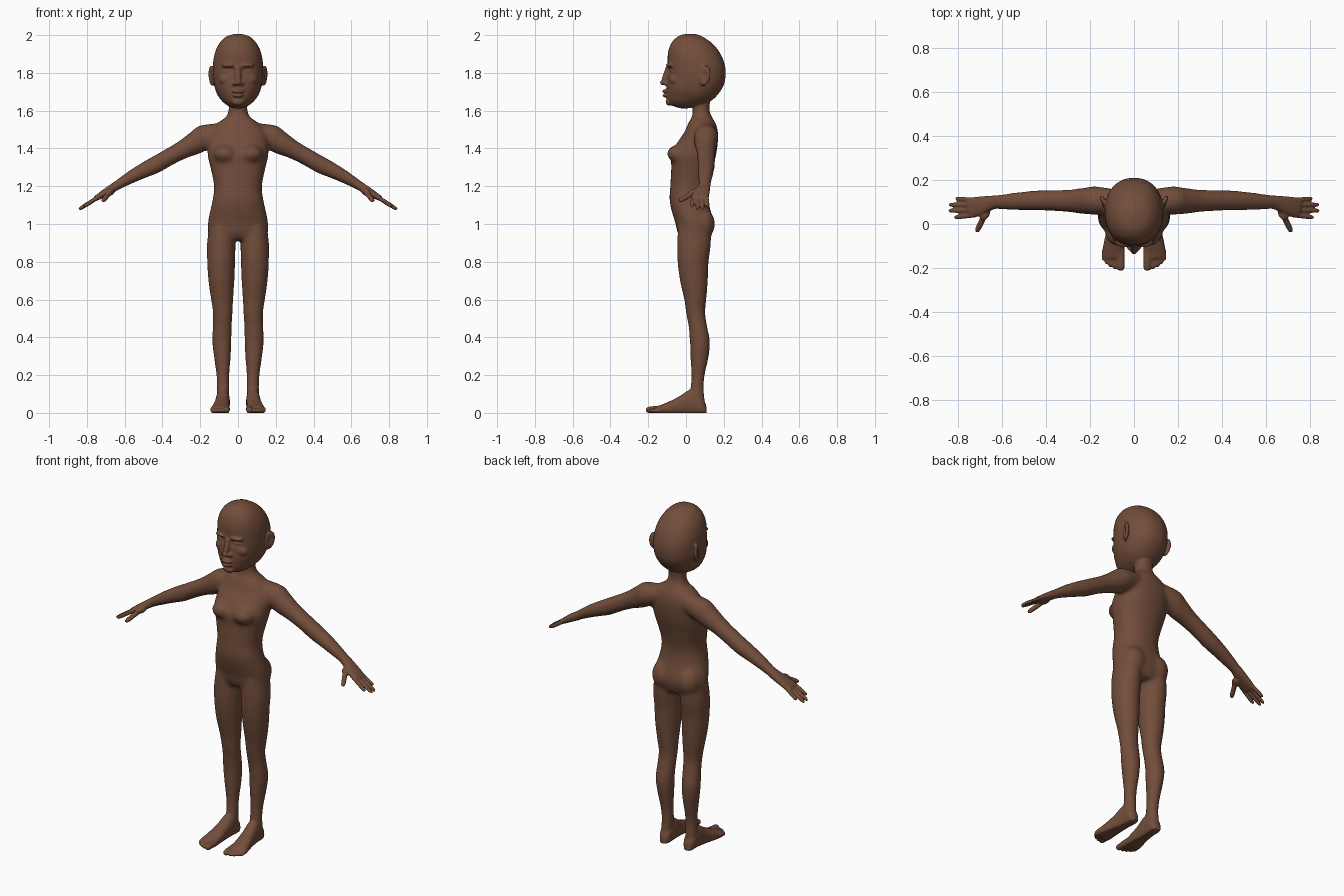
import bpy, bmesh, math
from mathutils import Vector, Matrix, Euler

X, Y = Vector((1, 0, 0)), Vector((0, 1, 0))


def spline(rows, sub=6):
    """Catmull-Rom interpolation of equal-length rows."""
    out = []
    for i in range(len(rows) - 1):
        a, b, c, d = (rows[max(0, min(len(rows) - 1, i + k))] for k in (-1, 0, 1, 2))
        for s in range(sub):
            t = s / sub
            out.append([0.5 * (2 * q + (r - p) * t + (2 * p - 5 * q + 4 * r - w) * t * t
                               + (3 * q - p - 3 * r + w) * t ** 3)
                        for p, q, r, w in zip(a, b, c, d)])
    return out + [list(rows[-1])]


def loft(bm, rows, side, s=1, power=2.0, n=32):
    """Closed tube through rows of (x, y, z, half width, half height)."""
    d = (Vector(rows[-1][:3]) - Vector(rows[0][:3])).normalized()
    w = (side - d * side.dot(d)).normalized()
    h = d.cross(w)
    rings = []
    for x, y, z, rw, rh in spline(rows):
        ring = []
        for k in range(n):
            a = 2 * math.pi * k / n
            c, e = (math.copysign(abs(f) ** (2 / power), f) for f in (math.cos(a), math.sin(a)))
            p = Vector((x, y, z)) + w * max(rw, .002) * c + h * max(rh, .002) * e
            ring.append(bm.verts.new((p.x * s, p.y, p.z)))
        rings.append(ring)
    faces = [bm.faces.new(rings[0]), bm.faces.new(rings[-1])]
    for a, b in zip(rings, rings[1:]):
        for k in range(n):
            faces.append(bm.faces.new((a[k], a[(k + 1) % n], b[(k + 1) % n], b[k])))
    bmesh.ops.recalc_face_normals(bm, faces=faces)


def column(bm, rows, s=1, power=2.0):
    """Upright loft from rows of (z, centre x, half width, front y, back y)."""
    loft(bm, [(cx, (f + b) / 2, z, rx, (b - f) / 2) for z, cx, rx, f, b in rows], X, s, power, 40)


def digit(bm, a, b, r, side, s):
    """Finger or toe with a rounded tip."""
    a, b = Vector(a), Vector(b)
    loft(bm, [(*a.lerp(b, t), r * k, r * k) for t, k in
              ((0, 1), (.5, 1), (.8, .95), (.94, .75), (1, .25))], side, s, n=16)


def ball(bm, c, r, s=1, rot=(0, 0, 0)):
    m = (Matrix.Translation((c[0] * s, c[1], c[2]))
         @ Euler((rot[0], rot[1] * s, rot[2] * s)).to_matrix().to_4x4() @ Matrix.Diagonal((*r, 1)))
    bmesh.ops.create_uvsphere(bm, u_segments=32, v_segments=20, radius=1, matrix=m)


def fuse(bm, voxel, iterations):
    """Melt overlapping parts into one smooth skin."""
    me = bpy.data.meshes.new("fuse")
    bm.to_mesh(me)
    ob = bpy.data.objects.new("fuse", me)
    bpy.context.collection.objects.link(ob)
    rm = ob.modifiers.new("remesh", 'REMESH')
    rm.mode, rm.voxel_size = 'VOXEL', voxel
    sm = ob.modifiers.new("smooth", 'SMOOTH')
    sm.factor, sm.iterations = .5, iterations
    dg = bpy.context.evaluated_depsgraph_get()
    out = bpy.data.meshes.new_from_object(ob.evaluated_get(dg))
    bpy.data.objects.remove(ob)
    bm.clear()
    bm.from_mesh(out)


bm = bmesh.new()

# torso and neck
column(bm, [(1.72, 0, .05, .03, .135), (1.65, 0, .05, .032, .128), (1.60, 0, .051, .035, .125),
            (1.565, 0, .065, .03, .14), (1.53, 0, .115, .012, .16), (1.48, 0, .15, -.01, .17),
            (1.42, 0, .16, -.05, .167), (1.36, 0, .16, -.08, .157), (1.30, 0, .146, -.078, .14),
            (1.20, 0, .127, -.083, .118), (1.12, 0, .136, -.087, .12), (1.05, 0, .152, -.072, .138),
            (1.0, 0, .16, -.056, .146), (.95, 0, .156, -.045, .135), (.915, 0, .13, -.025, .115)],
       power=2.2)
for s in (-1, 1):
    # chest and seat
    ball(bm, (.068, -.033, 1.372), (.064, .068, .05), s)
    ball(bm, (.078, .085, 1.0), (.072, .068, .085), s)
    # legs
    column(bm, [(1.03, .085, .06, -.04, .13), (.9, .089, .075, -.047, .132), (.8, .089, .074, -.045, .12),
                (.7, .088, .069, -.032, .116), (.6, .084, .059, -.01, .108), (.53, .081, .052, 0, .102),
                (.46, .083, .051, .013, .112), (.38, .086, .051, .02, .127), (.3, .083, .045, .022, .121),
                (.2, .08, .035, .028, .1), (.13, .078, .033, .022, .095), (.07, .08, .034, .01, .1),
                (.03, .08, .033, .01, .1)], s)
    # arms
    loft(bm, [(.07, .105, 1.49, .05, .05), (.17, .107, 1.463, .064, .066), (.225, .105, 1.43, .06, .062),
              (.29, .105, 1.395, .052, .05), (.36, .107, 1.357, .048, .046), (.44, .107, 1.312, .046, .046),
              (.5, .105, 1.283, .043, .041), (.56, .102, 1.252, .039, .035), (.62, .1, 1.217, .033, .028),
              (.67, .095, 1.187, .031, .024)], Y, s)
fuse(bm, .01, 10)

for s in (-1, 1):
    # palms, fingers and thumbs
    loft(bm, [(.63, .1, 1.211, .03, .024), (.66, .094, 1.192, .034, .023), (.69, .085, 1.174, .041, .021),
              (.73, .076, 1.149, .046, .017), (.752, .074, 1.136, .044, .013),
              (.757, .074, 1.132, .034, .006)], Y, s, 2.4)
    for y0, y1, x, z in ((.108, .116, .812, 1.093), (.086, .088, .843, 1.076),
                         (.063, .06, .844, 1.077), (.04, .03, .818, 1.092)):
        digit(bm, (.725, y0, 1.152), (x, y1, z), .0108, Y, s)
    digit(bm, (.668, .065, 1.18), (.717, -.037, 1.12), .0135, X, s)
    ball(bm, (.678, .05, 1.168), (.024, .034, .018), s, (0, .5, .4))
    # feet and toes
    loft(bm, [(x, y, t / 2 - .006, r, t / 2 + .006) for y, x, r, t in
              ((.108, .078, .015, .04), (.095, .078, .028, .07), (.07, .079, .035, .1), (.03, .08, .037, .125),
               (-.03, .085, .04, .09), (-.08, .09, .046, .064), (-.13, .094, .05, .043),
               (-.155, .093, .046, .034), (-.165, .092, .04, .02))], X, s, 2.3)
    for x, y, r in ((.06, -.213, .018), (.086, -.207, .0115), (.106, -.197, .0115),
                    (.123, -.183, .011), (.137, -.166, .0105)):
        digit(bm, (x, -.12, .022), (x, y, r * .8), r, X, s)

# head
column(bm, [(2.004, 0, .006, .05, .065), (1.996, 0, .038, .015, .1), (1.975, 0, .078, -.035, .147),
            (1.93, 0, .112, -.078, .19), (1.87, 0, .13, -.1, .213), (1.80, 0, .133, -.103, .212),
            (1.75, 0, .129, -.104, .193), (1.70, 0, .115, -.108, .155), (1.665, 0, .093, -.106, .11),
            (1.64, 0, .068, -.1, .05), (1.623, 0, .04, -.085, .005), (1.617, 0, .015, -.06, -.03)],
       power=2.2)
# nose, lips and chin
digit(bm, (0, -.092, 1.83), (0, -.121, 1.742), .016, X, 1)
ball(bm, (0, -.118, 1.748), (.018, .02, .014))
ball(bm, (0, -.109, 1.703), (.032, .017, .01))
ball(bm, (0, -.108, 1.681), (.027, .017, .011))
ball(bm, (0, -.086, 1.648), (.034, .022, .022))
for s in (-1, 1):
    ball(bm, (.019, -.107, 1.743), (.013, .014, .011), s)
    ball(bm, (.052, -.088, 1.84), (.036, .018, .011), s, (0, 0, .2))      # brows
    ball(bm, (.07, -.062, 1.765), (.035, .025, .03), s, (0, 0, .5))       # cheeks
    ball(bm, (.139, .098, 1.785), (.013, .033, .054), s, (-.2, 0, -.4))   # ears
fuse(bm, .005, 3)


def bell(v, c, r):
    return math.exp(-((v - c) / r) ** 2)


# eye sockets, lids, mouth line, ear hollows and flat soles
for v in bm.verts:
    x, y, z = v.co
    ax = abs(x)
    if y < -.03 and 1.6 < z < 1.9:
        v.co.y += .016 * bell(ax, .048, .028) * bell(z, 1.812, .016)
        v.co.y -= .012 * bell(ax, .053, .02) * bell(z, 1.81, .008)
        v.co.y += .007 * bell(x, 0, .026) * bell(z, 1.692, .004)
    if ax > .133 and 1.7 < z < 1.87:
        v.co.x -= math.copysign(.011 * bell(y, .095, .015) * bell(z, 1.79, .027), x)
    v.co.z = max(v.co.z, 0)

me = bpy.data.meshes.new("body")
bm.to_mesh(me)
bm.free()
body = bpy.data.objects.new("body", me)
bpy.context.collection.objects.link(body)
skin = bpy.data.materials.new("brown skin")
skin.diffuse_color = (.17, .075, .043, 1)
me.materials.clear()
me.materials.append(skin)
for p in me.polygons:
    p.use_smooth = True
    p.material_index = 0
dec = body.modifiers.new("lighten", 'DECIMATE')
dec.ratio = .5
